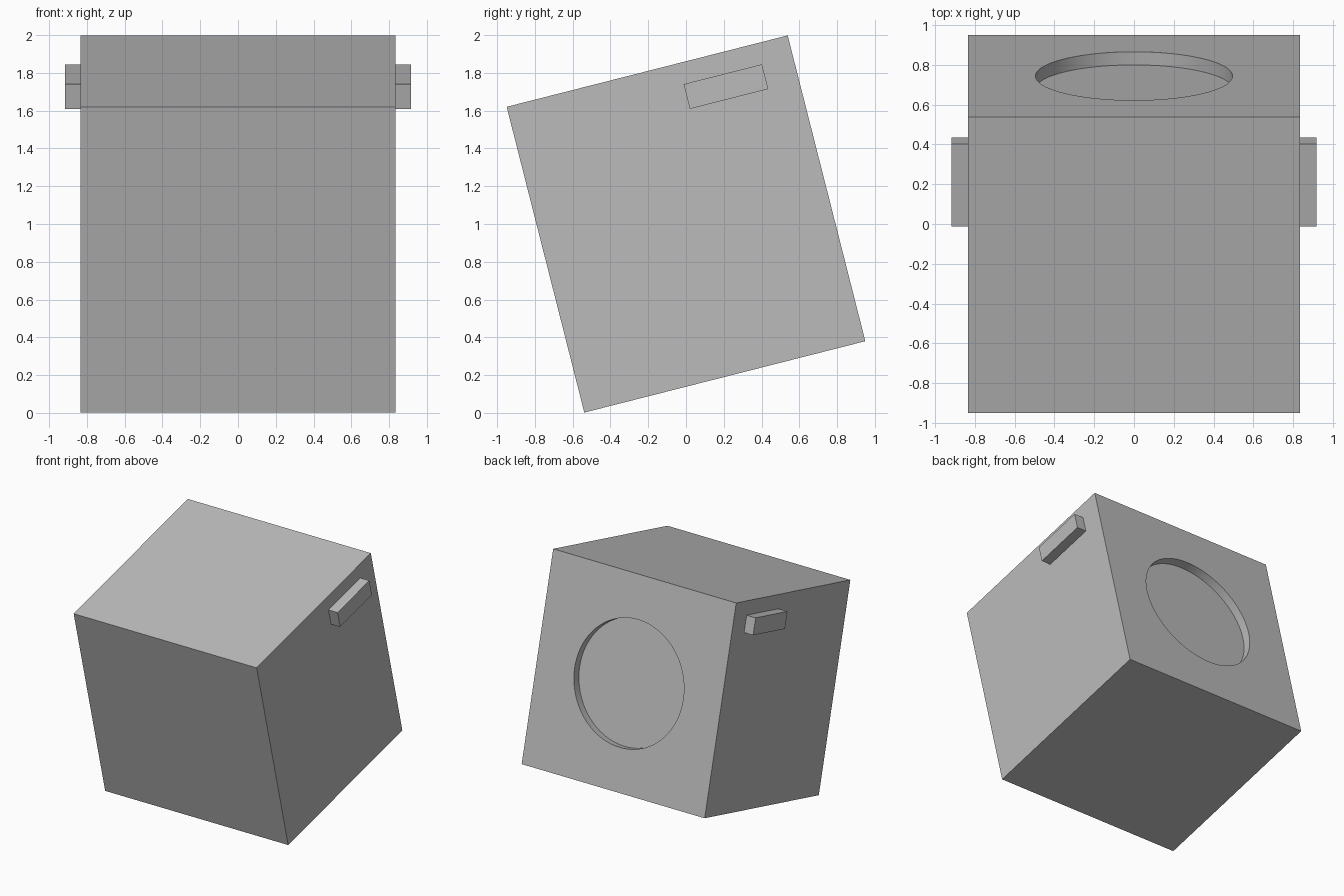
import bpy
import math
from mathutils import Matrix, Vector

if "Cube" in bpy.data.objects:
    bpy.data.objects.remove(bpy.data.objects["Cube"], do_unlink=True)

WIDTH, DEPTH, HEIGHT = 1.67, 1.535, 1.67
TILT = Matrix.Translation((0, 0, 1)) @ Matrix.Rotation(math.radians(14.25), 4, "X")

# Single plain grey
grey = bpy.data.materials.new("plain_grey")
grey.use_nodes = True
grey.diffuse_color = (0.5, 0.5, 0.5, 1)
grey.node_tree.nodes["Principled BSDF"].inputs["Base Color"].default_value = (0.5, 0.5, 0.5, 1)


def box(name, size, center):
    """Box in the tilted frame of the body."""
    bpy.ops.mesh.primitive_cube_add(size=1)
    obj = bpy.context.object
    obj.name = name
    obj.data.transform(Matrix.Translation(center) @ Matrix.Diagonal((*size, 1)))
    obj.data.materials.append(grey)
    obj.matrix_world = TILT
    return obj


# Tilted body
body = box("body", (WIDTH, DEPTH, HEIGHT), Vector())

# Shallow round recess in the back face
recess_depth = 0.068
bpy.ops.mesh.primitive_cylinder_add(vertices=96, radius=0.495, depth=2 * recess_depth)
cutter = bpy.context.object
cutter.name = "recess_cutter"
cutter.hide_render = True
cutter.data.materials.append(grey)
cutter.matrix_world = (TILT @ Matrix.Translation((0, DEPTH / 2, 0))
                       @ Matrix.Rotation(math.radians(90), 4, "X"))

cut = body.modifiers.new("recess", "BOOLEAN")
cut.operation = "DIFFERENCE"
cut.solver = "EXACT"
cut.object = cutter
bpy.context.view_layer.update()
bpy.ops.object.select_all(action="DESELECT")
body.select_set(True)
bpy.context.view_layer.objects.active = body
bpy.ops.object.modifier_apply(modifier=cut.name)
bpy.data.objects.remove(cutter, do_unlink=True)
bpy.ops.object.shade_smooth_by_angle(angle=math.radians(30))

# Side grips, slightly sunk into the body
sink, reach = 0.01, 0.082
for name, side in (("left_grip", 1), ("right_grip", -1)):
    x = side * (WIDTH / 2 + (reach - sink) / 2)
    box(name, (reach + sink, 0.428, 0.135), Vector((x, 0.384, 0.653)))
